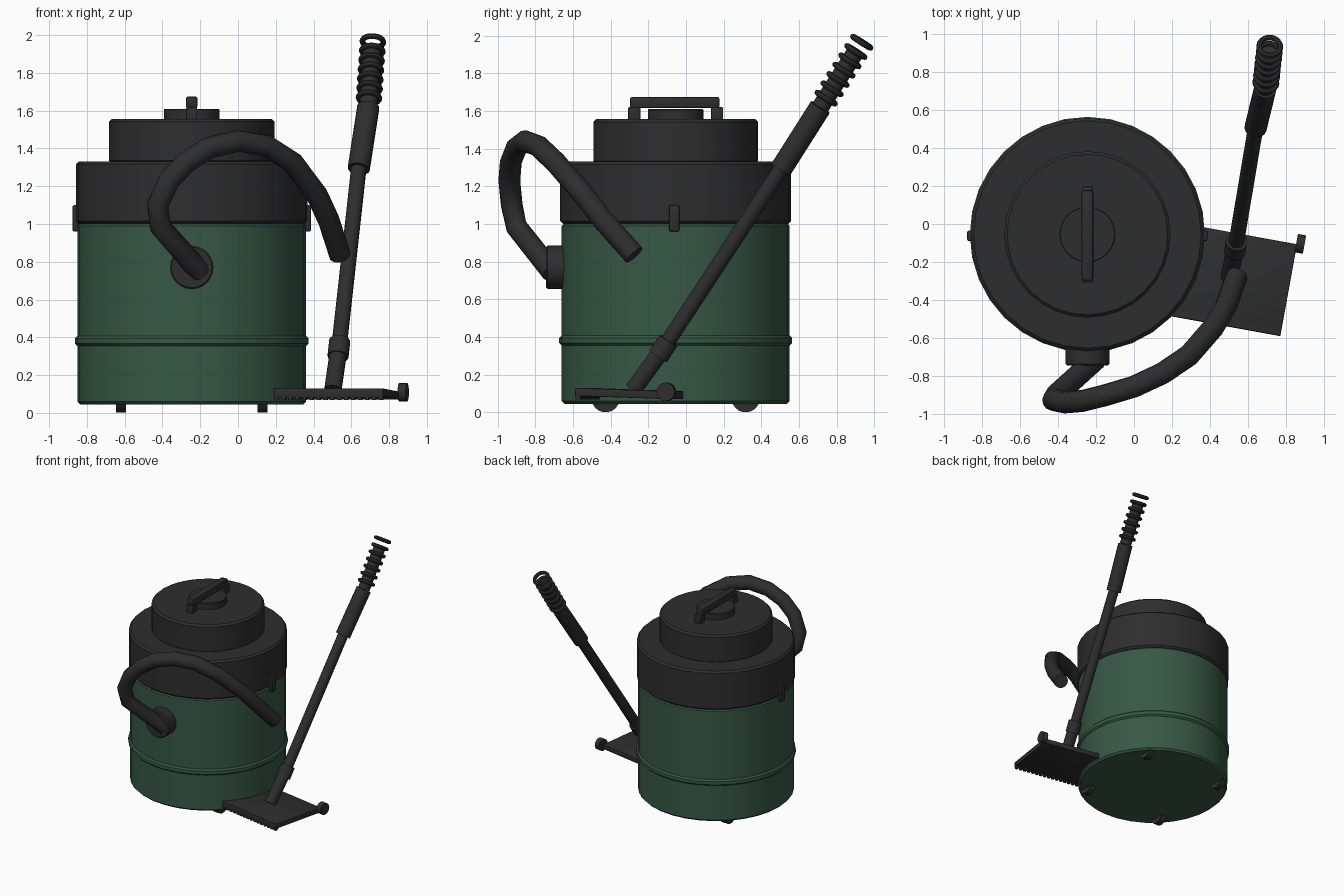
import bpy, bmesh, math
from mathutils import Vector, Matrix

if "Cube" in bpy.data.objects:
    bpy.data.objects.remove(bpy.data.objects["Cube"])

CX, CY = -0.245, -0.055          # axis of the drum


def material(name, rgb):
    m = bpy.data.materials.new(name)
    m.diffuse_color = (*rgb, 1)
    m.use_nodes = True
    m.node_tree.nodes["Principled BSDF"].inputs["Base Color"].default_value = m.diffuse_color
    return m


BLACK = material("black_plastic", (0.027, 0.027, 0.027))
GREEN = material("dark_green_paint", (0.038, 0.098, 0.060))


def finish(name, bm, mat=BLACK, matrix=None):
    bmesh.ops.recalc_face_normals(bm, faces=bm.faces)
    me = bpy.data.meshes.new(name)
    bm.to_mesh(me)
    bm.free()
    me.materials.append(mat)
    me.shade_smooth()
    me.set_sharp_from_angle(angle=math.radians(40))
    ob = bpy.data.objects.new(name, me)
    bpy.context.collection.objects.link(ob)
    if matrix is not None:
        ob.matrix_world = matrix
    return ob


def skin(bm, rings, closed=False):
    """Join rings of vertices; cap the ends unless the loop is closed."""
    n = len(rings[0])
    pairs = list(zip(rings, rings[1:])) + ([(rings[-1], rings[0])] if closed else [])
    for a, b in pairs:
        for i in range(n):
            j = (i + 1) % n
            bm.faces.new((a[i], a[j], b[j], b[i]))
    if not closed:
        bm.faces.new(rings[0])
        bm.faces.new(rings[-1])


def drum(name, r, z0, z1, mat=BLACK, sides=32, bevel=0.015):
    """Upright cylinder on the drum axis with softened rims."""
    bm = bmesh.new()
    rings = []
    for rr, z in ((r - bevel, z0), (r, z0 + bevel), (r, z1 - bevel), (r - bevel, z1)):
        rings.append([bm.verts.new((CX + rr * math.cos(2 * math.pi * i / sides),
                                    CY + rr * math.sin(2 * math.pi * i / sides), z))
                      for i in range(sides)])
    skin(bm, rings)
    return finish(name, bm, mat)


def tube(name, pts, radii, sides=12, mat=BLACK):
    """Sweep a circle along a path, keeping the frame untwisted."""
    pts = [Vector(p) for p in pts]
    if not isinstance(radii, (list, tuple)):
        radii = [radii] * len(pts)
    bm = bmesh.new()
    rings, side = [], None
    for k, p in enumerate(pts):
        before = (p - pts[k - 1]).normalized() if k else Vector()
        after = (pts[k + 1] - p).normalized() if k < len(pts) - 1 else Vector()
        t = (before + after).normalized()
        side = t.orthogonal() if side is None else side - t * side.dot(t)
        side.normalize()
        up = t.cross(side)
        rings.append([bm.verts.new(p + radii[k] * (math.cos(a) * side + math.sin(a) * up))
                      for a in (2 * math.pi * i / sides for i in range(sides))])
    skin(bm, rings)
    return finish(name, bm, mat)


def torus(name, centre, axis, major, minor, n=20, m=8):
    bm = bmesh.new()
    rings = []
    for i in range(n):
        a = 2 * math.pi * i / n
        rings.append([])
        for j in range(m):
            b = 2 * math.pi * j / m
            r = major + minor * math.cos(b)
            rings[-1].append(bm.verts.new((r * math.cos(a), r * math.sin(a), minor * math.sin(b))))
    skin(bm, rings, closed=True)
    rot = axis.to_track_quat('Z', 'Y').to_matrix().to_4x4()
    return finish(name, bm, BLACK, Matrix.Translation(centre) @ rot)


def box(name, centre, size, bevel=0.0, matrix=None, mat=BLACK):
    bm = bmesh.new()
    bmesh.ops.create_cube(bm, size=1)
    bmesh.ops.scale(bm, vec=size, verts=bm.verts)
    bmesh.ops.translate(bm, vec=centre, verts=bm.verts)
    if bevel:
        bmesh.ops.bevel(bm, geom=bm.edges[:], offset=bevel, segments=2,
                        profile=0.5, affect='EDGES')
    return finish(name, bm, mat, matrix)


# Drum, belt, motor housing and lid
drum("drum_body", 0.605, 0.045, 1.005, GREEN)
drum("drum_belt", 0.618, 0.355, 0.407, GREEN, bevel=0.012)
drum("motor_housing", 0.613, 1.0, 1.332)
drum("lid", 0.437, 1.32, 1.557)
drum("handle_base", 0.147, 1.55, 1.61, sides=24, bevel=0.004)

# Carrying handle
box("handle_bar", (CX, CY - 0.005, 1.645), (0.062, 0.475, 0.06), 0.012)
for s in (-1, 1):
    end = "front" if s < 0 else "rear"
    box(end + "_handle_post", (CX, CY + s * 0.22, 1.585), (0.058, 0.065, 0.07), 0.006)

# Side latches and four castor wheels
for s in (-1, 1):
    label = "left" if s < 0 else "right"
    box(label + "_latch", (CX + s * 0.615, -0.062, 1.03), (0.034, 0.056, 0.14), 0.01)
    for t in (-1, 1):
        c = Vector((CX + s * 0.375, CY + t * 0.372, 0.075))
        d = Vector((0.027, 0, 0))
        tube(("front_" if t < 0 else "rear_") + label + "_wheel",
             [c - d, c + d], 0.075, 20)

# Hose port and bent hose
tube("hose_port", [(CX, -0.63, 0.77), (CX, -0.735, 0.77), (CX, -0.743, 0.77)],
     [0.115, 0.115, 0.107], 24)
tube("hose", [(-0.20, -0.71, 0.745), (-0.41, -0.90, 0.985), (-0.425, -0.925, 1.10),
              (-0.365, -0.938, 1.23), (-0.27, -0.93, 1.33), (-0.15, -0.90, 1.405),
              (0.0, -0.855, 1.44), (0.15, -0.785, 1.415), (0.29, -0.69, 1.325),
              (0.42, -0.54, 1.15), (0.48, -0.44, 1.02), (0.54, -0.275, 0.835)], 0.058)

# Wand: neck, collar, pipe and grip
foot, joint = Vector((0.502, -0.28, 0.12)), Vector((0.534, -0.12, 0.34))
grip0, grip1 = Vector((0.64, 0.51, 1.30)), Vector((0.69, 0.713, 1.62))
tip = Vector((0.714, 0.933, 1.965))
tube("wand_neck", [foot, joint], 0.046, 16)
along = (grip0 - joint).normalized()
tube("wand_collar", [joint - along * 0.05, joint + along * 0.05], 0.056, 16)
tube("wand_pipe", [joint, grip0, grip1], 0.041, 16)
tube("wand_grip", [grip0 - along * 0.01, grip1], 0.059, 16)

# Ribbed hose end on the wand
axis = tip - grip1
tube("ribbed_core", [grip1, grip1 + axis * 0.85], 0.047, 16)
for i in range(7):
    torus(f"rib_{i + 1}", grip1 + axis * (0.14 + 0.86 * i / 6), axis, 0.056, 0.015)

# Floor nozzle: tilted plate, bristle row, end wheels
frame = (Matrix.Translation((0.523, -0.295, 0.1)) @ Matrix.Rotation(math.radians(-10.3), 4, 'Z')
         @ Matrix.Rotation(math.radians(-2), 4, 'X'))
box("nozzle_plate", (0, 0, 0), (0.59, 0.49, 0.042), 0.004, frame)
box("nozzle_front_lip", (0, -0.23, -0.003), (0.59, 0.03, 0.048), 0.003, frame)
for i in range(16):
    box(f"bristle_{i + 1}", (-0.28 + 0.56 * i / 15, -0.23, -0.029), (0.02, 0.025, 0.02), 0, frame)
for s in (-1, 1):
    c = frame @ Vector((s * 0.312, 0.25, 0.018))
    d = (frame.to_3x3() @ Vector((0.022, 0, 0)))
    tube(("left" if s < 0 else "right") + "_nozzle_wheel", [c - d, c + d], 0.049, 16)
